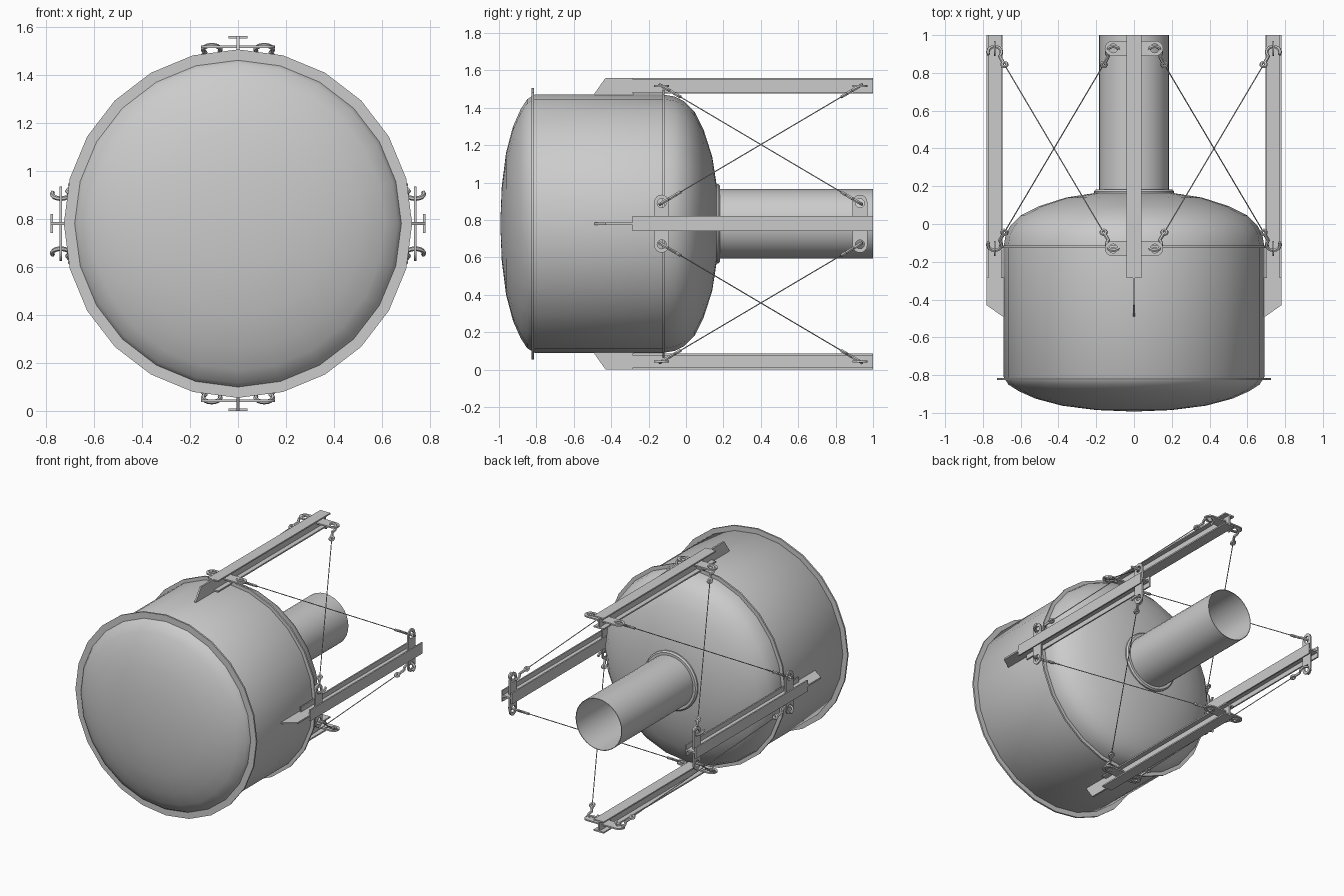
import bpy, bmesh
from math import sin, cos, pi, radians
from mathutils import Vector, Matrix

if "Cube" in bpy.data.objects:
    bpy.data.objects.remove(bpy.data.objects["Cube"])

C = 0.78      # height of the tank axis
R = 0.737     # distance of beam centres from the axis
SEG = 24


def add(name, mesh, matrix=None, smooth=True):
    ob = bpy.data.objects.new(name, mesh)
    bpy.context.scene.collection.objects.link(ob)
    if matrix is not None:
        ob.matrix_world = matrix
    if smooth:
        bpy.ops.object.select_all(action='DESELECT')
        bpy.context.view_layer.objects.active = ob
        ob.select_set(True)
        bpy.ops.object.shade_smooth_by_angle(angle=radians(35))
    return ob


def finish(name, bm, matrix=None, smooth=True):
    bmesh.ops.remove_doubles(bm, verts=bm.verts, dist=1e-5)
    bmesh.ops.recalc_face_normals(bm, faces=bm.faces)
    me = bpy.data.meshes.new(name)
    bm.to_mesh(me)
    bm.free()
    return add(name, me, matrix, smooth)


def revolve(name, profile, closed=False, seg=SEG):
    """Turn (radius, y) points around the tank axis."""
    bm = bmesh.new()
    vs = [bm.verts.new((r, y, C)) for r, y in profile]
    pairs = list(zip(vs, vs[1:])) + ([(vs[-1], vs[0])] if closed else [])
    es = [bm.edges.new(p) for p in pairs]
    bmesh.ops.spin(bm, geom=vs + es, cent=(0, 0, C), axis=(0, 1, 0),
                   angle=2 * pi, steps=seg)
    return finish(name, bm)


def prism(name, points, vec, matrix):
    """Extrude a closed outline along vec."""
    bm = bmesh.new()
    f = bm.faces.new([bm.verts.new(p) for p in points])
    ext = bmesh.ops.extrude_face_region(bm, geom=[f], use_keep_orig=True)
    bmesh.ops.translate(bm, vec=vec, verts=[v for v in ext['geom'] if isinstance(v, bmesh.types.BMVert)])
    return finish(name, bm, matrix, False)


def curve_mesh(name, splines, dims='3D', bevel=0.0, extrude=0.0):
    """Mesh from a list of (points, cyclic) poly splines."""
    cu = bpy.data.curves.new(name, 'CURVE')
    cu.dimensions = dims
    cu.bevel_depth, cu.bevel_resolution, cu.extrude = bevel, 1, extrude
    cu.use_fill_caps = dims == '3D'
    if dims == '2D':
        cu.fill_mode = 'BOTH'
    for pts, cyc in splines:
        s = cu.splines.new('POLY')
        s.points.add(len(pts) - 1)
        for p, q in zip(s.points, pts):
            p.co = (*q, 1)
        s.use_cyclic_u = cyc
    tmp = bpy.data.objects.new(name + "_tmp", cu)
    me = bpy.data.meshes.new_from_object(tmp).copy()
    bpy.data.objects.remove(tmp)
    return me


def arc(cx, cy, r, a0, a1, n):
    return [(cx + r * cos(radians(a0 + (a1 - a0) * i / n)),
             cy + r * sin(radians(a0 + (a1 - a0) * i / n)), 0) for i in range(n + 1)]


# tank body with domed ends
revolve("tank_body", [(0, -0.993), (0.2, -0.985), (0.38, -0.962), (0.52, -0.925),
                      (0.61, -0.885), (0.665, -0.85), (0.69, -0.81), (0.69, -0.12),
                      (0.68, -0.06), (0.655, -0.01), (0.60, 0.045), (0.50, 0.095),
                      (0.36, 0.14), (0.2, 0.165), (0, 0.17)])

# flange rings
for name, y, r in (("front_flange", -0.82, 0.725), ("rear_flange", -0.12, 0.715)):
    revolve(name, [(0.67, y - 0.006), (r, y - 0.006), (r, y + 0.006), (0.67, y + 0.006)], True)

# rear pipe and its collar
revolve("rear_pipe", [(0.185, 0.13), (0.185, 1.0), (0.181, 1.0), (0.181, 0.13)], True, 32)
revolve("pipe_collar", [(0.18, 0.14), (0.212, 0.14), (0.212, 0.172), (0.203, 0.182), (0.18, 0.182)], True, 32)

# four beams around the tank, each with a gusset and two anchor plates
w, t, h, lo, hi = 0.04, 0.006, 0.010, 0.695, 0.78
half = [(w, lo), (w, lo + h), (t, lo + h), (t, hi - h), (w, hi - h), (w, hi)]
outline = half + [(-x, z) for x, z in reversed(half)]
plate = curve_mesh("anchor_plate", [
    (arc(0.115, 0, 0.04, -90, 90, 8) + arc(-0.115, 0, 0.04, 90, 270, 8), True),
    (arc(0.11, 0, 0.024, 0, 330, 11), True),
    (arc(-0.11, 0, 0.024, 0, 330, 11), True)], '2D', extrude=0.005)
for k, side in enumerate(("top", "right", "bottom", "left")):
    m = Matrix.Translation((0, 0, C)) @ Matrix.Rotation(k * pi / 2, 4, 'Y')
    prism(side + "_beam", [(x, -0.285, z) for x, z in outline], (0, 1.285, 0), m)
    prism(side + "_gusset", [(-t, -0.49, lo - 0.01), (-t, -0.28, lo - 0.01), (-t, -0.28, hi),
                             (-t, -0.43, hi), (-t, -0.49, lo)], (2 * t, 0, 0), m)
    for end, y in (("front", -0.13), ("rear", 0.93)):
        add(f"{side}_{end}_anchor_plate", plate, m @ Matrix.Translation((0, y, R)), False)

# hook shape: an eye, a shank and an open bight (cable runs along local x)
hook = curve_mesh("hook", [
    ([(0.10, 0, 0), (0.075, 0, 0)] + arc(0.022, 0.012, 0.036, -20, -265, 14), False),
    (arc(0.112, 0, 0.013, 0, 324, 9), True)], bevel=0.0095)


def place_hook(name, p, d, flip):
    v = Vector((flip, 0, 0))
    v = (v - v.dot(d) * d).normalized()
    n = d.cross(v)
    m = Matrix((d, v, n)).transposed().to_4x4()
    m.translation = p
    add(name, hook, m)


# crossed bracing cables in each quadrant, hooked at both ends
for sx in (-1, 1):
    for sz in (-1, 1):
        q = ("left" if sx < 0 else "right") + ("_lower" if sz < 0 else "_upper")
        for tag, ya, yb in (("a", -0.13, 0.93), ("b", 0.93, -0.13)):
            a = Vector((sx * R, ya, C + sz * 0.11))
            b = Vector((sx * 0.11, yb, C + sz * R))
            d = (b - a).normalized()
            place_hook(f"{q}_side_hook_{tag}", a, d, sx)
            place_hook(f"{q}_centre_hook_{tag}", b, -d, -sx)
            me = curve_mesh("cable", [([a + d * 0.12, b - d * 0.12], False)], bevel=0.003)
            add(f"{q}_cable_{tag}", me)
